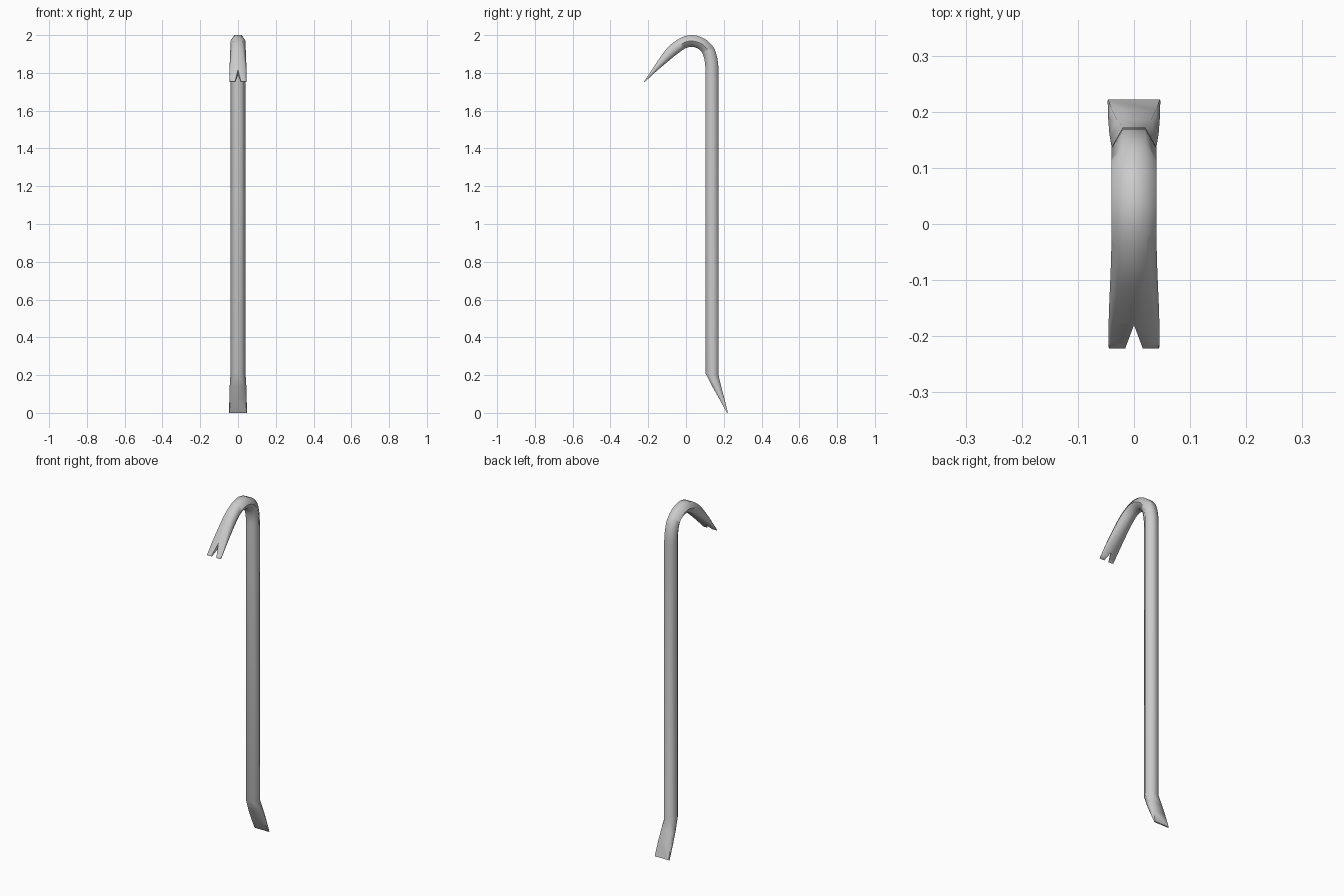
import bpy, bmesh, math

if "Cube" in bpy.data.objects:
    bpy.data.objects.remove(bpy.data.objects["Cube"])

# Sections: outer y, outer z, inner y, inner z, half width, half width of flat faces
chisel = [
    (0.222, 0.002, 0.217, 0.000, 0.047, 0.046),
    (0.202, 0.080, 0.173, 0.080, 0.046, 0.039),
    (0.186, 0.142, 0.138, 0.142, 0.044, 0.031),
    (0.172, 0.200, 0.102, 0.212, 0.040, 0.020),
]
hook = [
    (0.172, 1.800, 0.102, 1.800, 0.040, 0.020),
    (0.168, 1.865, 0.101, 1.850, 0.040, 0.020),
    (0.148, 1.932, 0.090, 1.897, 0.040, 0.020),
    (0.100, 1.980, 0.068, 1.926, 0.040, 0.020),
    (0.035, 2.000, 0.032, 1.938, 0.040, 0.020),
    (-0.025, 1.987, -0.003, 1.930, 0.040, 0.021),
    (-0.085, 1.946, -0.047, 1.900, 0.041, 0.024),
    (-0.133, 1.888, -0.100, 1.857, 0.043, 0.030),
    (-0.176, 1.824, -0.160, 1.806, 0.045, 0.038),
    (-0.222, 1.754, -0.219, 1.751, 0.045, 0.044),
]


def smooth_path(keys, steps):
    """Catmull-Rom through the sections."""
    out = []
    for i in range(len(keys) - 1):
        a, b, c, d = (keys[max(0, min(len(keys) - 1, i + k))] for k in (-1, 0, 1, 2))
        for s in range(steps):
            t = s / steps
            out.append([0.5 * (2 * q + (r - p) * t + (2 * p - 5 * q + 4 * r - u) * t * t
                               + (3 * q - p - 3 * r + u) * t ** 3)
                        for p, q, r, u in zip(a, b, c, d)])
    return out + [keys[-1]]


def make_object(name, bm):
    bmesh.ops.recalc_face_normals(bm, faces=bm.faces)
    mesh = bpy.data.meshes.new(name)
    bm.to_mesh(mesh)
    bm.free()
    ob = bpy.data.objects.new(name, mesh)
    bpy.context.collection.objects.link(ob)
    return ob


# Hexagonal bar lofted from chisel tip to claw tip
bm = bmesh.new()
rings = []
for oy, oz, iy, iz, w, f in chisel + smooth_path(hook, 3):
    my, mz = (oy + iy) / 2, (oz + iz) / 2
    pts = [(-f, oy, oz), (f, oy, oz), (w, my, mz), (f, iy, iz), (-f, iy, iz), (-w, my, mz)]
    rings.append([bm.verts.new(p) for p in pts])
for r, s in zip(rings, rings[1:]):
    for k in range(6):
        n = (k + 1) % 6
        bm.faces.new((r[k], r[n], s[n], s[k]))
bm.faces.new(rings[0])
bm.faces.new(rings[-1])
bar = make_object("pry_bar", bm)

# V notch splitting the claw
bm = bmesh.new()
tri = [bm.verts.new(p) for p in ((0, -0.180, 1.6), (-0.030, -0.260, 1.6), (0.030, -0.260, 1.6))]
face = bm.faces.new(tri)
ext = bmesh.ops.extrude_face_region(bm, geom=[face])
bmesh.ops.translate(bm, vec=(0, 0, 0.4),
                    verts=[v for v in ext["geom"] if isinstance(v, bmesh.types.BMVert)])
cutter = make_object("claw_notch_cutter", bm)
cutter.hide_render = True

bpy.context.view_layer.objects.active = bar
bar.select_set(True)
mod = bar.modifiers.new("claw_notch", "BOOLEAN")
mod.operation = "DIFFERENCE"
mod.solver = "EXACT"
mod.object = cutter
bpy.ops.object.modifier_apply(modifier=mod.name)
bpy.data.objects.remove(cutter)

# Soft shading along the bar, crisp blade edges
bpy.ops.object.shade_smooth_by_angle(angle=math.radians(62))
